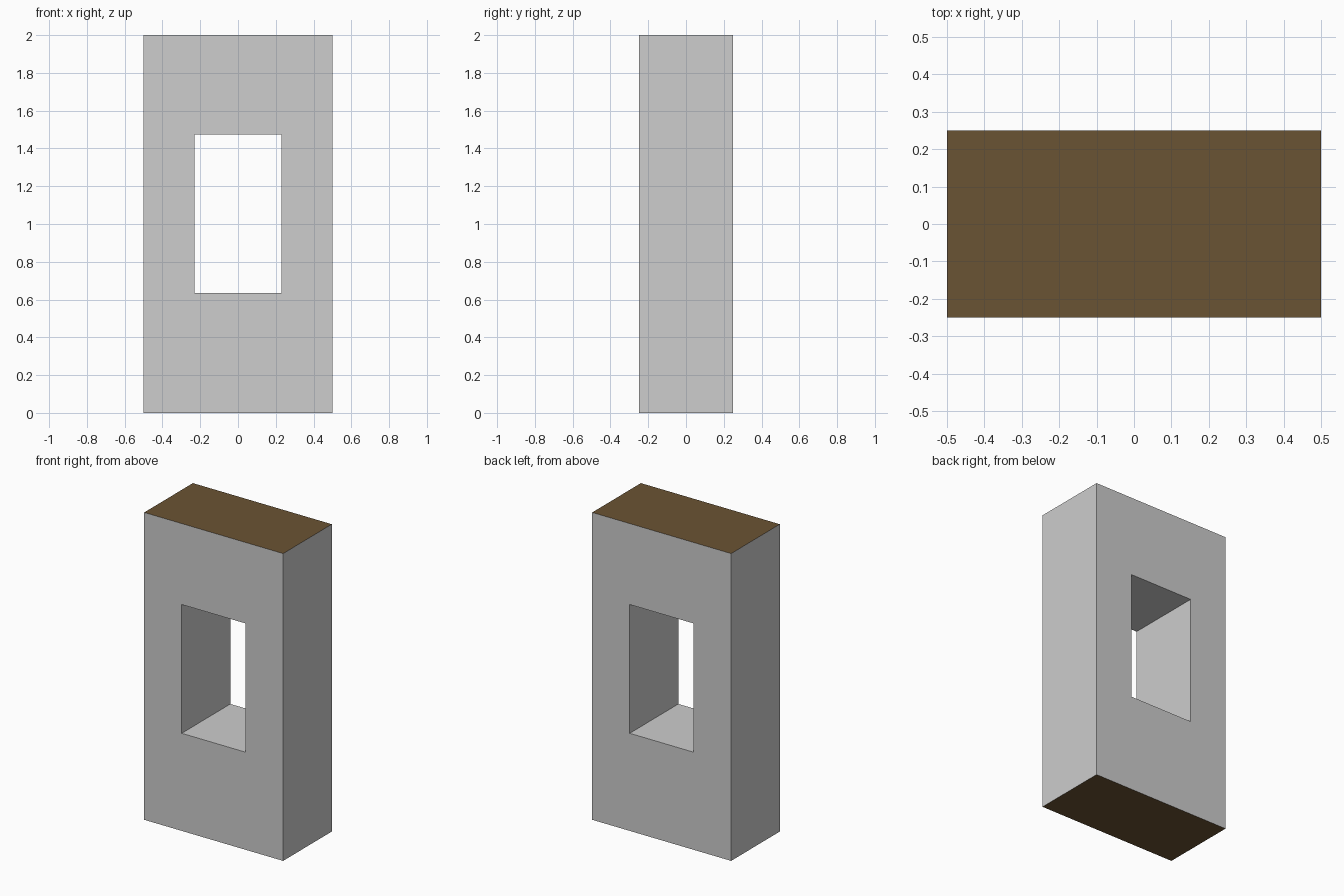
import bpy, bmesh

if "Cube" in bpy.data.objects:
    bpy.data.objects.remove(bpy.data.objects["Cube"])

def material(name, rgb):
    m = bpy.data.materials.new(name)
    lin = [((c / 255 + 0.055) / 1.055) ** 2.4 for c in rgb]
    m.diffuse_color = (*lin, 1.0)
    m.use_nodes = True
    m.node_tree.nodes["Principled BSDF"].inputs["Base Color"].default_value = m.diffuse_color
    return m

grey = material("light_grey", (205, 205, 205))
brown = material("brown", (106, 83, 51))

HALF_DEPTH, HEIGHT = 0.25, 2.0

# Outer block outline and window opening, as (x, z) loops
outer = [(-0.5, 0), (0.5, 0), (0.5, HEIGHT), (-0.5, HEIGHT)]
inner = [(-0.23, 0.635), (0.23, 0.635), (0.23, 1.473), (-0.23, 1.473)]

bm = bmesh.new()

def loop(points, y):
    return [bm.verts.new((x, y, z)) for x, z in points]

fo, fi = loop(outer, -HALF_DEPTH), loop(inner, -HALF_DEPTH)
bo, bi = loop(outer, HALF_DEPTH), loop(inner, HALF_DEPTH)

# Front frame, back frame, outer walls, opening walls
for a, b in ((fo, fi), (bi, bo), (bo, fo), (fi, bi)):
    for i in range(4):
        j = (i + 1) % 4
        bm.faces.new((a[i], a[j], b[j], b[i]))
bmesh.ops.recalc_face_normals(bm, faces=bm.faces)

# Brown top and bottom ends
for f in bm.faces:
    z = f.calc_center_median().z
    f.material_index = 1 if z < 0.001 or z > HEIGHT - 0.001 else 0

mesh = bpy.data.meshes.new("window_block")
bm.to_mesh(mesh)
bm.free()
mesh.materials.append(grey)
mesh.materials.append(brown)
bpy.context.collection.objects.link(bpy.data.objects.new("window_block", mesh))
